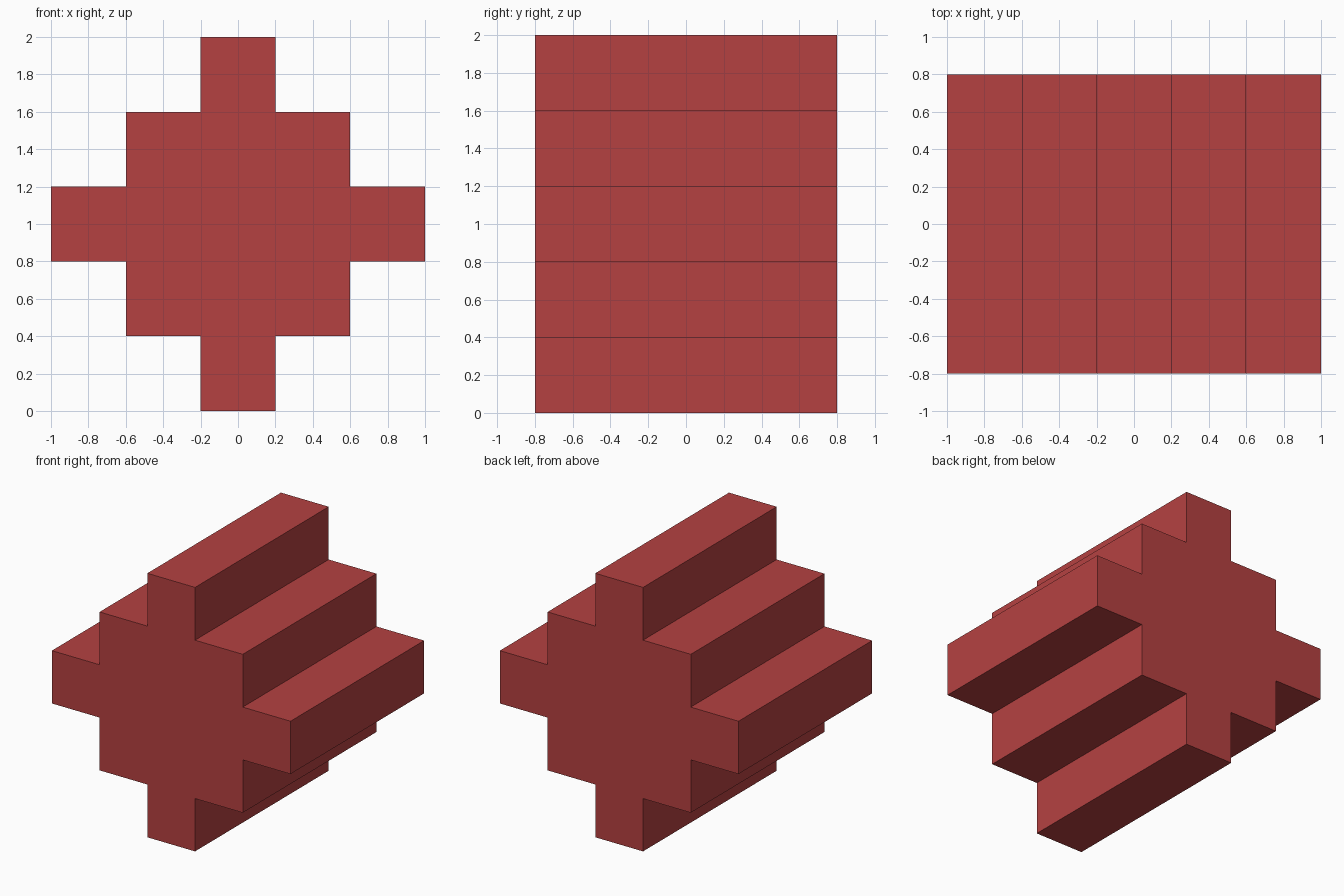
import bpy
import bmesh

if "Cube" in bpy.data.objects:
    bpy.data.objects.remove(bpy.data.objects["Cube"])

STEP = 0.4        # width of one stair step
HALF_DEPTH = 0.8  # half length along y

red = bpy.data.materials.new("brick red")
red.diffuse_color = (0.46, 0.053, 0.053, 1.0)
red.use_nodes = True
red.node_tree.nodes["Principled BSDF"].inputs["Base Color"].default_value = red.diffuse_color

# Stepped diamond outline: one quarter, mirrored into the other three
quarter = [(0.2, 1.0), (0.2, 0.6), (0.6, 0.6), (0.6, 0.2), (1.0, 0.2)]
right = quarter + [(x, -z) for x, z in reversed(quarter)]
outline = right + [(-x, z) for x, z in reversed(right)]

# Extrude the outline from front to back
bm = bmesh.new()
face = bm.faces.new([bm.verts.new((x, -HALF_DEPTH, z + 1.0)) for x, z in outline])
result = bmesh.ops.extrude_face_region(bm, geom=[face], use_keep_orig=True)
moved = [v for v in result["geom"] if isinstance(v, bmesh.types.BMVert)]
bmesh.ops.translate(bm, verts=moved, vec=(0, 2 * HALF_DEPTH, 0))
bmesh.ops.recalc_face_normals(bm, faces=bm.faces[:])

mesh = bpy.data.meshes.new("stepped_block")
bm.to_mesh(mesh)
bm.free()
mesh.materials.append(red)
block = bpy.data.objects.new("stepped_block", mesh)
bpy.context.collection.objects.link(block)
